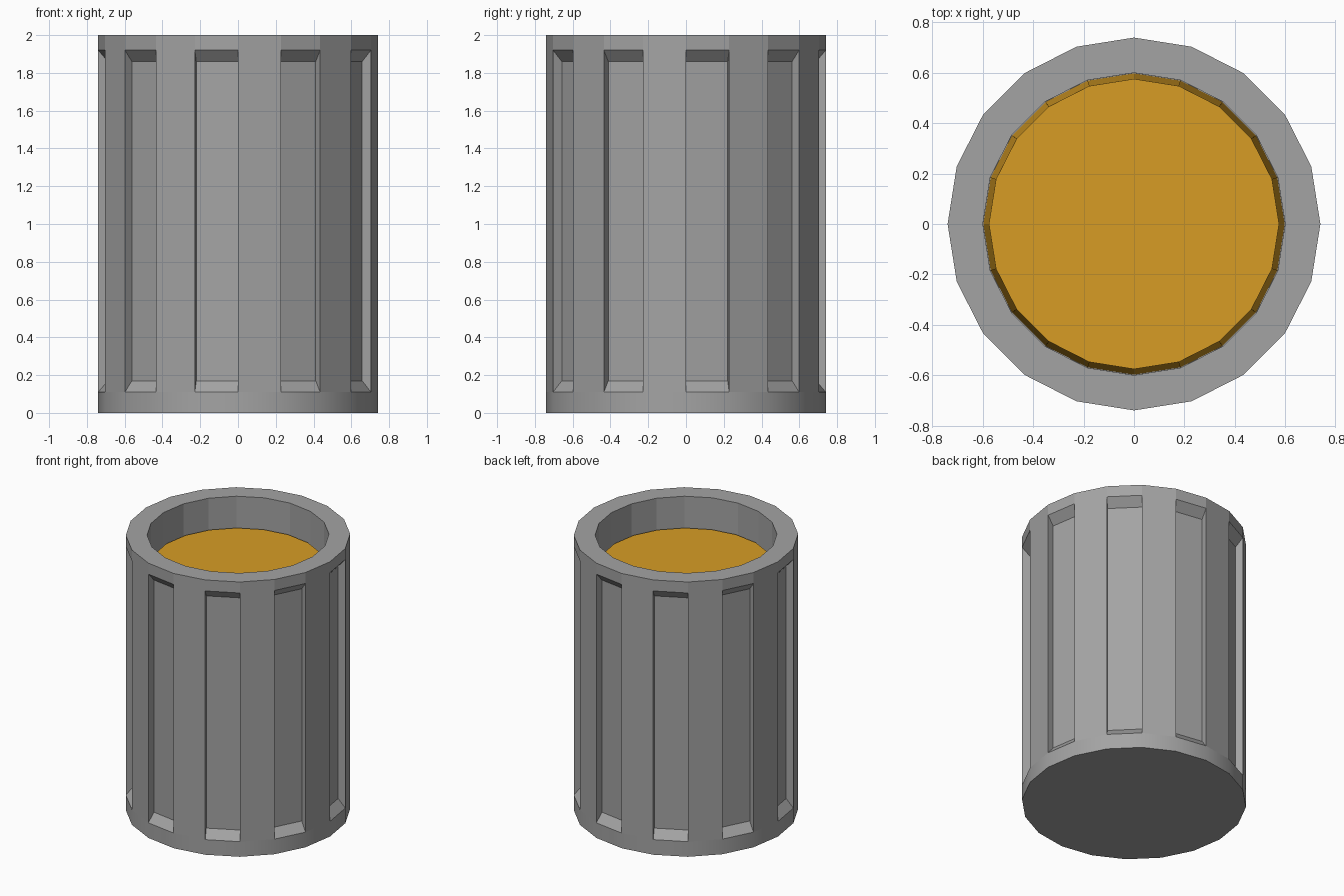
import bpy, bmesh, math

SIDES = 20
HEIGHT = 2.0
PANEL_LOW, PANEL_HIGH = 0.11, 1.92
PANEL_DEPTH, PANEL_SLOPE = 0.052, 0.06
POCKET_FLOOR = 0.2

cube = bpy.data.objects.get("Cube")
if cube:
    bpy.data.objects.remove(cube, do_unlink=True)


def make_material(name, colour):
    mat = bpy.data.materials.new(name)
    mat.use_nodes = True
    mat.diffuse_color = (*colour, 1)
    mat.node_tree.nodes["Principled BSDF"].inputs["Base Color"].default_value = (*colour, 1)
    return mat


def lathe(bm, profile):
    """Sweep (radius, z) points into faceted bands, capped at both ends."""
    rings = []
    for radius, z in profile:
        angles = [math.tau * i / SIDES for i in range(SIDES)]
        rings.append([bm.verts.new((radius * math.cos(a), radius * math.sin(a), z)) for a in angles])
    bands = []
    for low, high in zip(rings, rings[1:]):
        bands.append([bm.faces.new((low[i], low[(i + 1) % SIDES], high[(i + 1) % SIDES], high[i]))
                      for i in range(SIDES)])
    bm.faces.new(rings[0][::-1])
    bm.faces.new(rings[-1])
    bm.normal_update()
    return bands


def make_object(name, bm, mat):
    mesh = bpy.data.meshes.new(name)
    bm.to_mesh(mesh)
    bm.free()
    mesh.materials.append(mat)
    obj = bpy.data.objects.new(name, mesh)
    bpy.context.collection.objects.link(obj)
    return obj


grey = make_material("grey metal", (0.37, 0.37, 0.37))
amber = make_material("amber filling", (0.68, 0.335, 0.0185))

# Cup body: solid base, straight wall and open pocket
bm = bmesh.new()
bands = lathe(bm, [(0.74, 0), (0.74, PANEL_LOW), (0.74, PANEL_HIGH), (0.74, HEIGHT),
                   (0.6, HEIGHT), (0.6, POCKET_FLOOR)])
for face in bands[0]:
    face.smooth = True

# Recessed panels on every other side, with sloped top and bottom ends
panels = bands[1][::2]
bmesh.ops.inset_individual(bm, faces=panels, thickness=0, depth=-PANEL_DEPTH)
for face in panels:
    for v in face.verts:
        v.co.z += PANEL_SLOPE if v.co.z < HEIGHT / 2 else -PANEL_SLOPE
make_object("cup_body", bm, grey)

# Slightly tapered filling inside the pocket
bm = bmesh.new()
lathe(bm, [(0.598, POCKET_FLOOR), (0.576, 1.78)])
make_object("filling", bm, amber)
